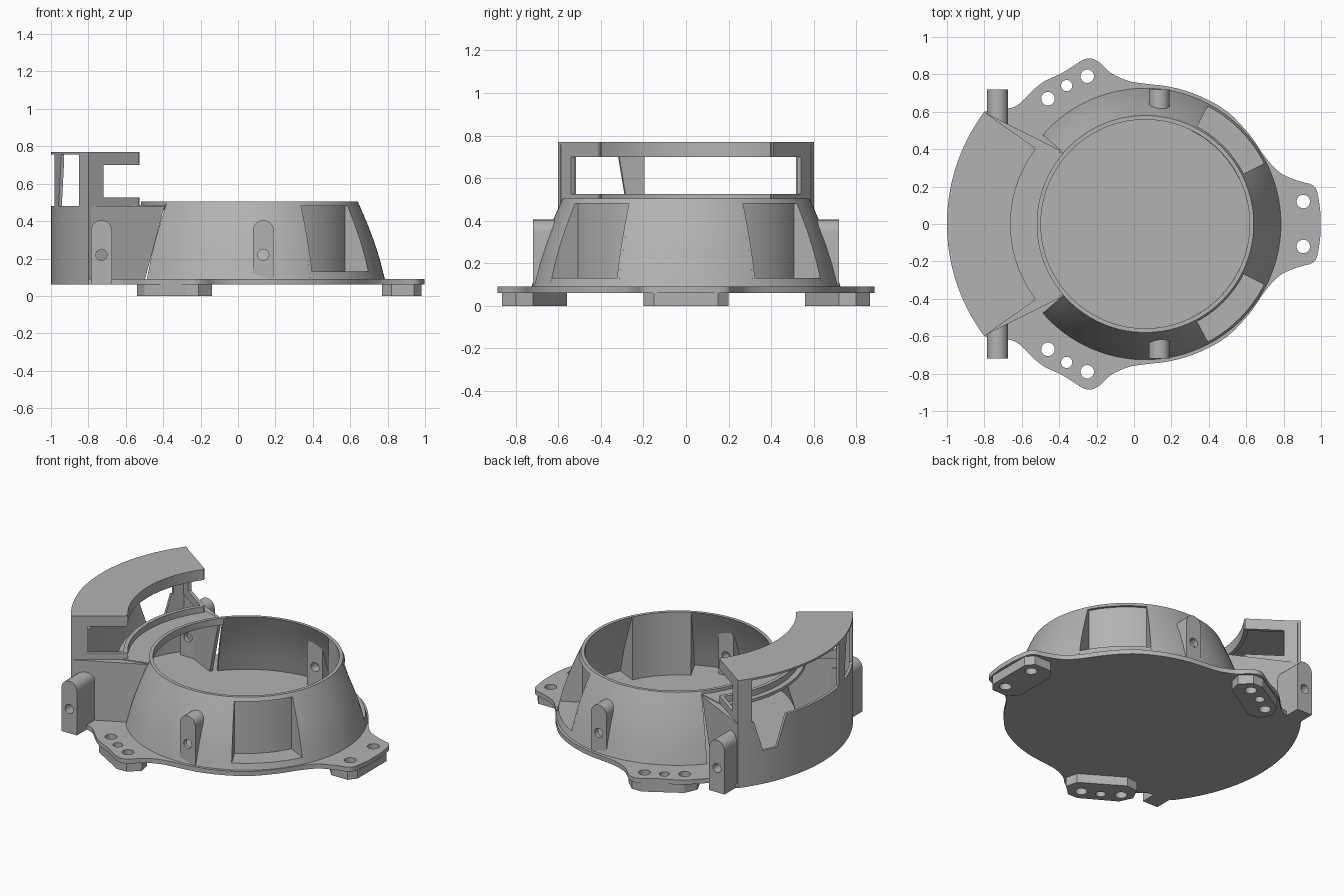
import bpy, bmesh, math
from mathutils import Matrix, Vector

if "Cube" in bpy.data.objects:
    bpy.data.objects.remove(bpy.data.objects["Cube"])

grey = bpy.data.materials.new("plain grey")
grey.diffuse_color = (0.45, 0.45, 0.45, 1)
grey.use_nodes = True
grey.node_tree.nodes["Principled BSDF"].inputs["Base Color"].default_value = grey.diffuse_color


def finish(bm, name):
    bmesh.ops.recalc_face_normals(bm, faces=bm.faces[:])
    me = bpy.data.meshes.new(name)
    bm.to_mesh(me)
    bm.free()
    me.materials.append(grey)
    ob = bpy.data.objects.new(name, me)
    bpy.context.collection.objects.link(ob)
    return ob


def circle(x, y, r, n=24):
    return [(x + r * math.cos(2 * math.pi * i / n), y + r * math.sin(2 * math.pi * i / n)) for i in range(n)]


def prism(name, outline, z0, z1, holes=(), mat=None):
    """Extruded outline with optional holes, optionally placed by a matrix."""
    bm = bmesh.new()
    edges = []
    for loop in [outline, *holes]:
        vs = [bm.verts.new((x, y, z0)) for x, y in loop]
        edges += [bm.edges.new((vs[i - 1], vs[i])) for i in range(len(vs))]
    bmesh.ops.triangle_fill(bm, edges=edges, use_beauty=True)
    ret = bmesh.ops.extrude_face_region(bm, geom=bm.faces[:], use_keep_orig=True)
    top = [g for g in ret["geom"] if isinstance(g, bmesh.types.BMVert)]
    bmesh.ops.translate(bm, verts=top, vec=(0, 0, z1 - z0))
    if mat:
        bmesh.ops.transform(bm, matrix=mat, verts=bm.verts[:])
    return finish(bm, name)


def sector(name, cx, angles, profile):
    """Sweep a closed (r, z) profile around the z axis at x = cx; profile may depend on angle."""
    bm = bmesh.new()
    rings = []
    for a in angles:
        c, s = math.cos(math.radians(a)), math.sin(math.radians(a))
        pts = profile(a) if callable(profile) else profile
        rings.append([bm.verts.new((cx + r * c, r * s, z)) for r, z in pts])
    n = len(rings[0])
    for p, q in zip(rings, rings[1:]):
        for i in range(n):
            bm.faces.new((p[i - 1], p[i], q[i], q[i - 1]))
    bm.faces.new(rings[0])
    bm.faces.new(rings[-1])
    return finish(bm, name)


def span(a, b, step=2.5):
    n = max(1, round(abs(b - a) / step))
    return [a + (b - a) * i / n for i in range(n + 1)]


def rect(r0, r1, z0, z1):
    return [(r0, z0), (r1, z0), (r1, z1), (r0, z1)]


def arc(cx, r, a, b):
    return [(cx + r * math.cos(math.radians(t)), r * math.sin(math.radians(t))) for t in span(a, b)]


def smooth(pts, k=4):
    out = []
    for i in range(len(pts) - 1):
        p = [Vector(pts[min(max(j, 0), len(pts) - 1)]) for j in (i - 1, i, i + 1, i + 2)]
        for s in range(k):
            t = s / k
            out.append(tuple(0.5 * (2 * p[1] + (p[2] - p[0]) * t + (2 * p[0] - 5 * p[1] + 4 * p[2] - p[3]) * t * t
                                    + (3 * p[1] - p[0] - 3 * p[2] + p[3]) * t ** 3)))
    return out + [tuple(pts[-1])]


def flip(pts):
    return [(x, -y) for x, y in reversed(pts)]


def upright(p, d, n):
    """Local x -> d, local y -> up, local z -> n, origin at p."""
    m = Matrix.Identity(4)
    for i in range(3):
        m[i][0], m[i][1], m[i][2], m[i][3] = d[i], (0, 0, 1)[i], n[i], p[i]
    return m


# Base plate with three lobes
edge = [(-0.66, 0.62), (-0.61, 0.645), (-0.5, 0.75), (-0.38, 0.81), (-0.28, 0.873), (-0.23, 0.885), (-0.18, 0.86),
        (-0.12, 0.805), (-0.03, 0.765), (0.06, 0.75), (0.2, 0.732), (0.35, 0.685), (0.5, 0.6), (0.62, 0.475),
        (0.7, 0.36), (0.78, 0.275), (0.88, 0.23), (0.95, 0.21), (0.98, 0.17), (0.997, 0.06)]
half = smooth(edge)
side_holes = [(-0.46, 0.67, 0.036), (-0.36, 0.74, 0.03), (-0.25, 0.79, 0.036)]
end_holes = [(0.905, 0.12, 0.036), (0.905, -0.12, 0.036)]
all_holes = side_holes + [(x, -y, r) for x, y, r in side_holes] + end_holes
prism("base_plate", half + flip(half) + arc(0, 1.0, 216.9, 143.1), 0.06, 0.09, [circle(*h) for h in all_holes])

# Feet under the lobes
foot = [(-0.54, 0.65), (-0.5, 0.735), (-0.28, 0.865), (-0.21, 0.865), (-0.14, 0.8), (-0.16, 0.72),
        (-0.42, 0.56), (-0.5, 0.57)]
prism("back_foot", foot, 0, 0.062, [circle(*h) for h in side_holes])
prism("front_foot", flip(foot), 0, 0.062, [circle(x, -y, r) for x, y, r in side_holes])
end = [(0.77, 0.14), (0.82, 0.2), (0.94, 0.2), (0.98, 0.15)]
prism("end_foot", end + flip(end), 0, 0.062, [circle(*h) for h in end_holes])

# Dome: thin flared wall, with two pockets and an opening towards the box
CX = 0.06
outer = [(0.727, 0.085), (0.712, 0.14), (0.697, 0.2), (0.67, 0.285), (0.64, 0.365), (0.61, 0.437), (0.58, 0.505)]
wall = outer + [(r - 0.022, z) for r, z in reversed(outer)]
pocket = [(0.727, 0.085), (0.714, 0.13), (0.575, 0.13), (0.575, 0.48), (0.591, 0.48), (0.58, 0.505),
          (0.558, 0.505), (0.556, 0.085)]
cheek = outer + [(0.558, 0.505), (0.556, 0.085)]
for a, b in ((-27, 27), (62, 139), (221, 298)):
    sector("dome_wall", CX, span(a, b), wall)
for a, b in ((27, 62), (298, 333)):
    sector("dome_pocket", CX, span(a, b), pocket)
    for e, d in ((a, -1), (b, 1)):
        sector("pocket_cheek", CX, [e, e + d * 1.2], cheek)
sector("dome_rim_bridge", CX, span(139, 221), rect(0.558, 0.58, 0.46, 0.505))

# Box: curved outer wall with a tapered notch
tops = [(-36.9, 0.48), (18, 0.48), (22, 0.28), (27.5, 0.28), (31, 0.48), (36.9, 0.48)]


def wall_profile(a):
    f = 180 - a
    for (f0, z0), (f1, z1) in zip(tops, tops[1:]):
        if f <= f1 + 1e-6:
            break
    return rect(0.982, 1.0, 0.06, z0 + (z1 - z0) * (f - f0) / (f1 - f0))


angles = span(216.9, 162) + [158, 155, 152.5, 149, 146, 143.1]
sector("box_outer_wall", 0, angles, wall_profile)

# Tapered post carrying the canopy
sector("canopy_post", 0, [191.5, 194, 196.3, 198.7],
       lambda a: rect(0.982, 1.0, 0.47 + max(0, a - 196.3) / 2.4 * 0.24, 0.766))

# Canopy plate with a lip along its inner arc, and the shelf below
sector("canopy_plate", 0, span(143.1, 216.9), rect(0.665, 1.0, 0.757, 0.77))
sector("canopy_lip", 0, span(143.1, 216.9), rect(0.66, 0.685, 0.70, 0.77))
sector("shelf_lip", 0, span(143.1, 216.9), rect(0.66, 0.685, 0.47, 0.525))
prism("shelf_plate", arc(0, 0.72, 143.1, 216.9) + arc(CX, 0.575, 221, 139), 0.465, 0.485)

arch = lambda w, z0, z1: [(-w, z0), (w, z0)] + [
    (w * math.cos(t * math.pi / 12), z1 - w + w * math.sin(t * math.pi / 12)) for t in range(13)]
for s in (1, -1):
    side = "back" if s > 0 else "front"
    # Side panels of the box and of the canopy
    d = Vector((0.41, -0.205 * s, 0)).normalized()
    n = Vector((0.205, 0.41 * s, 0)).normalized()
    prism(side + "_box_side", [(0, 0.06), (0.33, 0.06), (0.455, 0.48), (0, 0.48)], -0.02, 0,
          mat=upright((-0.8, 0.597 * s, 0), d, n))
    d = Vector((0.27, -0.19 * s, 0)).normalized()
    n = Vector((0.19, 0.27 * s, 0)).normalized()
    prism(side + "_canopy_side", [(0, 0.47), (0.33, 0.47), (0.33, 0.525), (0.1, 0.525), (0.1, 0.70),
                                  (0.33, 0.70), (0.33, 0.77), (0, 0.77)], -0.022, 0,
          mat=upright((-0.8, 0.598 * s, 0), d, n))
    a = 180 - s * 36.9
    sector(side + "_canopy_column", 0, span(a, a + s * 5.1), rect(0.982, 1.0, 0.47, 0.766))
    prism(side + "_ledge", [(-0.8, 0.595 * s), (-0.39, 0.39 * s), (-0.53, 0.39 * s)], 0.465, 0.48)
    # Round-topped screw posts
    prism(side + "_corner_post", arch(0.056, 0.06, 0.405), 0.52, 0.72, [circle(0, 0.22, 0.03, 16)],
          upright((-0.73, 0, 0), (1, 0, 0), (0, s, 0)))
    prism(side + "_dome_post", arch(0.056, 0.085, 0.405), 0.61, 0.718, [circle(0, 0.22, 0.03, 16)],
          upright((0.135, 0, 0), (1, 0, 0), (0, s, 0)))

# Smooth curved faces, keep edges sharp
for ob in bpy.context.scene.objects:
    ob.select_set(True)
    bpy.context.view_layer.objects.active = ob
bpy.ops.object.shade_smooth_by_angle(angle=math.radians(25))
